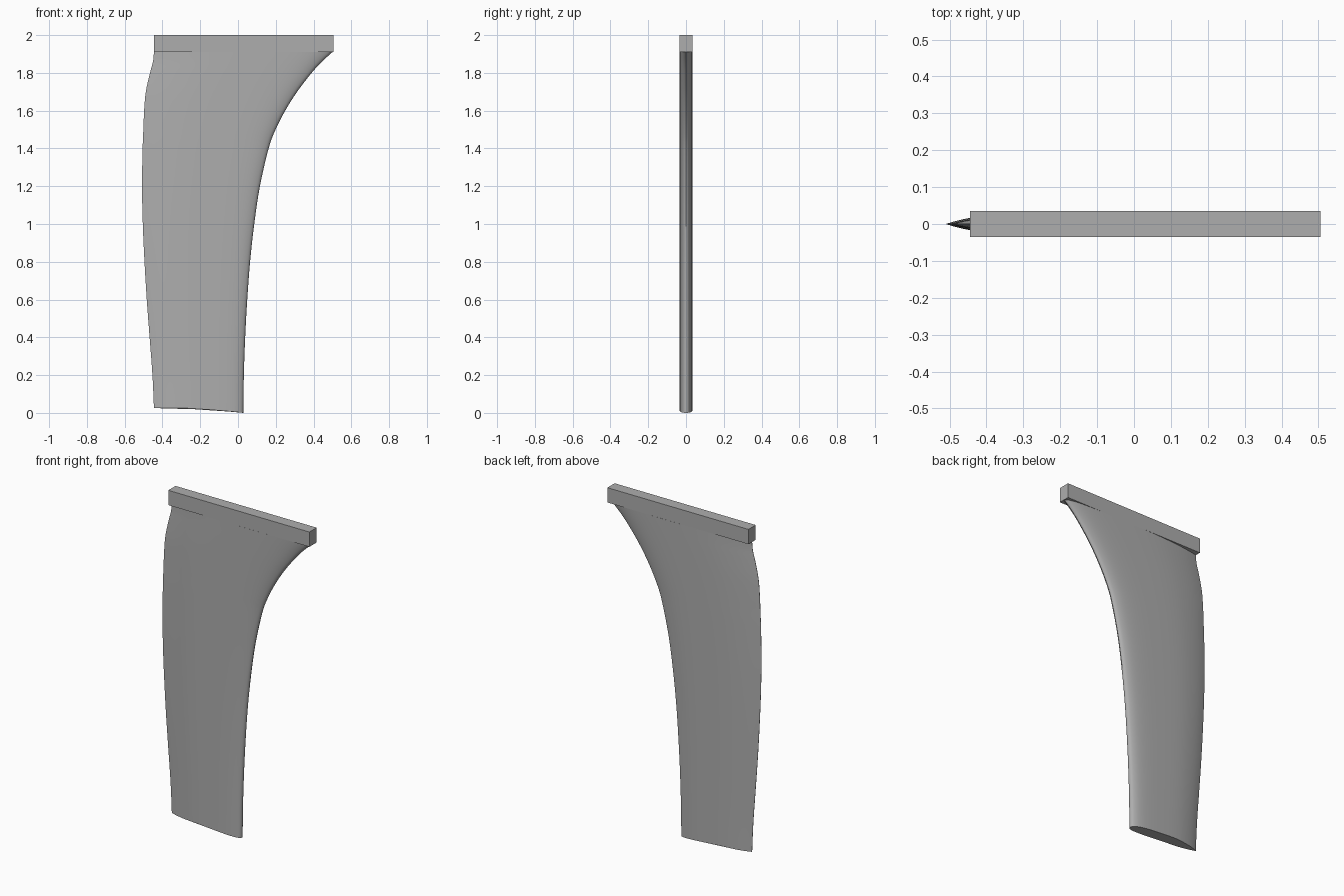
import bpy
import bmesh
from mathutils import Vector

cube = bpy.data.objects.get("Cube")
if cube:
    bpy.data.objects.remove(cube, do_unlink=True)

grey = bpy.data.materials.new("plain_grey")
grey.use_nodes = True
colour = (0.42, 0.42, 0.42, 1)
grey.diffuse_color = colour
grey.node_tree.nodes["Principled BSDF"].inputs["Base Color"].default_value = colour


def make_object(name, bm):
    bmesh.ops.recalc_face_normals(bm, faces=bm.faces)
    mesh = bpy.data.meshes.new(name)
    bm.to_mesh(mesh)
    bm.free()
    mesh.materials.append(grey)
    obj = bpy.data.objects.new(name, mesh)
    bpy.context.collection.objects.link(obj)
    return obj


def smooth_path(points, steps):
    """Catmull-Rom curve through the points."""
    pts = [Vector(p) for p in points]
    pts = [2 * pts[0] - pts[1]] + pts + [2 * pts[-1] - pts[-2]]
    out = []
    for a, b, c, d in zip(pts, pts[1:], pts[2:], pts[3:]):
        for i in range(steps):
            t = i / steps
            out.append(b + 0.5 * t * ((c - a) + t * ((2*a - 5*b + 4*c - d)
                                                     + t * (3*b - a - 3*c + d))))
    return out + [pts[-2]]


# Fin outline: height, leading edge x, trailing edge x
outline = smooth_path([
    (0, 0.028, -0.445), (0.2, 0.031, -0.453), (0.4, 0.038, -0.468),
    (0.6, 0.049, -0.483), (0.8, 0.064, -0.495), (1, 0.086, -0.504),
    (1.2, 0.116, -0.508), (1.4, 0.162, -0.505), (1.5, 0.199, -0.501),
    (1.6, 0.25, -0.497), (1.7, 0.313, -0.488), (1.8, 0.39, -0.466),
    (1.86, 0.445, -0.45), (1.91, 0.5, -0.445)], 4)

# Foil section: chord fraction from the nose, half thickness
section = smooth_path([
    (0, 0, 0), (0.008, 0.01, 0), (0.03, 0.0185, 0), (0.08, 0.027, 0),
    (0.16, 0.0325, 0), (0.28, 0.0352, 0), (0.45, 0.0356, 0), (0.6, 0.0345, 0),
    (0.72, 0.031, 0), (0.82, 0.0245, 0), (0.9, 0.0165, 0), (0.96, 0.008, 0),
    (1, 0.0008, 0)], 3)
loop = [(p.x, p.y) for p in section] + [(p.x, -p.y) for p in reversed(section[1:])]

# Fin blade, lofted from foil sections, with a slightly raked tip
bm = bmesh.new()
rows = []
for z, lead, trail in outline:
    rake = 0.025 * max(0, 1 - z / 0.2)
    rows.append([bm.verts.new((lead + (trail - lead) * u, y,
                               z + rake * min(1, 1.6 * u) ** 0.8))
                 for u, y in loop])
n = len(loop)
for low, high in zip(rows, rows[1:]):
    for i in range(n):
        j = (i + 1) % n
        bm.faces.new((low[i], low[j], high[j], high[i]))
bm.faces.new(rows[0])
bm.faces.new(rows[-1])
fin = make_object("fin_blade", bm)
bpy.context.view_layer.objects.active = fin
fin.select_set(True)
bpy.ops.object.shade_smooth_by_angle(angle=0.7)
fin.select_set(False)

# Mounting base bar along the root
bm = bmesh.new()
bmesh.ops.create_cube(bm, size=1)
for v in bm.verts:
    v.co = Vector((0.03 + v.co.x * 0.95, v.co.y * 0.07, 1.955 + v.co.z * 0.09))
make_object("mounting_base", bm)
